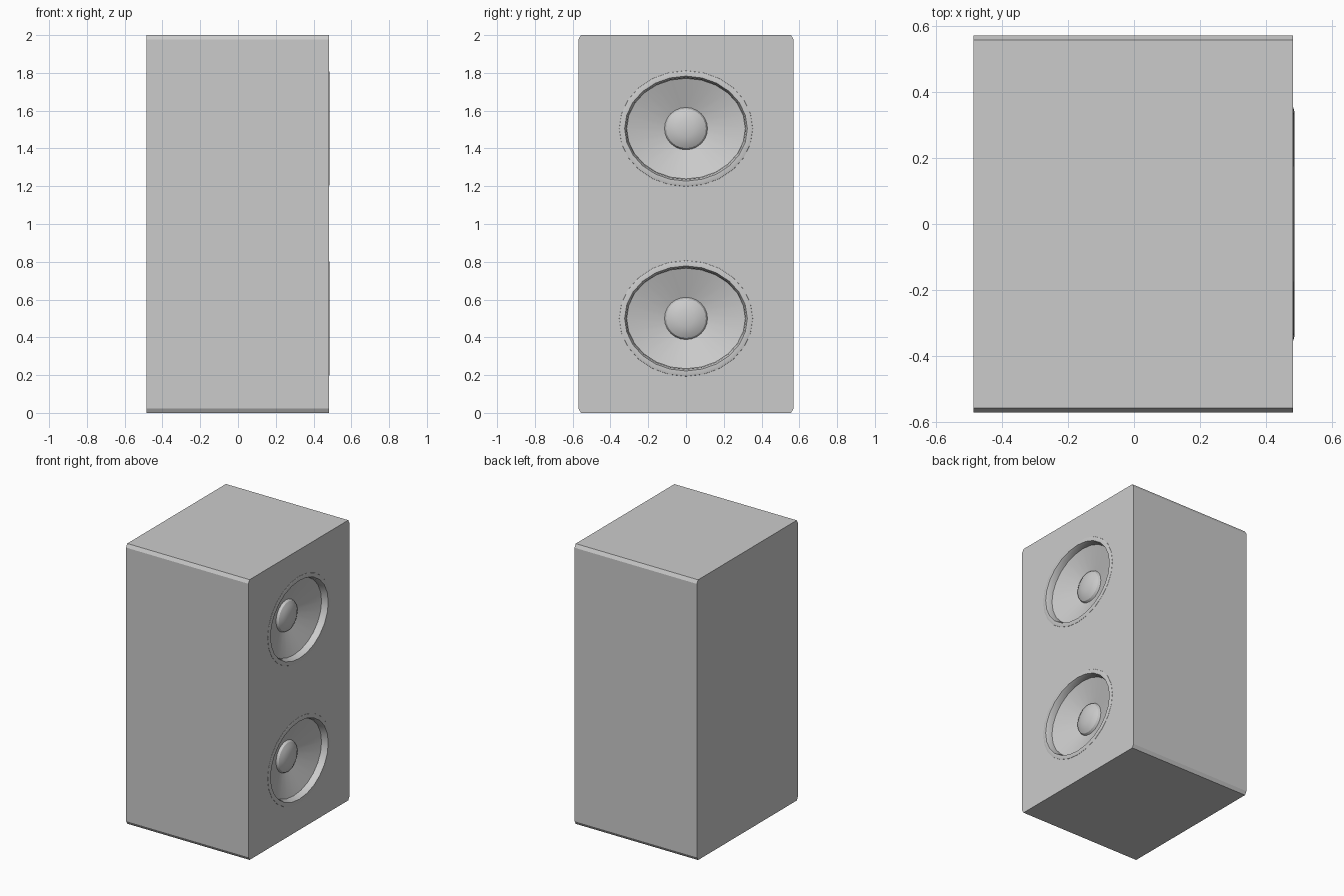
import bpy, bmesh
from math import cos, sin, pi

if "Cube" in bpy.data.objects:
    bpy.data.objects.remove(bpy.data.objects["Cube"])

SEG = 24
FRONT, BACK = 0.481, -0.485


def finish(name, bm):
    mesh = bpy.data.meshes.new(name)
    bm.to_mesh(mesh)
    bm.free()
    obj = bpy.data.objects.new(name, mesh)
    bpy.context.collection.objects.link(obj)
    return obj


def select_only(obj):
    bpy.ops.object.select_all(action='DESELECT')
    obj.select_set(True)
    bpy.context.view_layer.objects.active = obj


def prism(name, outline, x0, x1):
    """Extrude a (y, z) outline along x."""
    bm = bmesh.new()
    face = bm.faces.new([bm.verts.new((x0, y, z)) for y, z in outline])
    ext = bmesh.ops.extrude_face_region(bm, geom=[face])['geom']
    bmesh.ops.translate(bm, vec=(x1 - x0, 0, 0),
                        verts=[v for v in ext if isinstance(v, bmesh.types.BMVert)])
    bmesh.ops.recalc_face_normals(bm, faces=bm.faces)
    return finish(name, bm)


def ellipse(ry, rz, cz):
    return [(ry * cos(2 * pi * i / SEG), cz + rz * sin(2 * pi * i / SEG)) for i in range(SEG)]


def driver(name, profile, cz):
    """Skin elliptical rings (x, ry, rz) from the rim inwards, closed by a point."""
    bm = bmesh.new()
    rings = [[bm.verts.new((x, y, z)) for y, z in ellipse(ry, rz, cz)]
             for x, ry, rz in profile[:-1]]
    tip = bm.verts.new((profile[-1][0], 0, cz))
    for a, b in zip(rings, rings[1:]):
        for i in range(SEG):
            j = (i + 1) % SEG
            bm.faces.new((a[i], a[j], b[j], b[i]))
    for i in range(SEG):
        bm.faces.new((rings[-1][i], rings[-1][(i + 1) % SEG], tip))
    obj = finish(name, bm)
    select_only(obj)
    bpy.ops.object.shade_smooth_by_angle(angle=pi / 6)
    return obj


# cabinet with small chamfers along the four long edges
W, H, cy, cz = 0.57, 2.0, 0.014, 0.024
cabinet = prism("cabinet", [(-W + cy, 0), (W - cy, 0), (W, cz), (W, H - cz),
                            (W - cy, H), (-W + cy, H), (-W, H - cz), (-W, cz)], BACK, FRONT)

# trim ring, recess wall, cone, then dust-cap dome
profile = [(FRONT - 0.002, 0.355, 0.308), (FRONT + 0.001, 0.353, 0.306),
           (0.485, 0.341, 0.295), (0.485, 0.325, 0.278),
           (0.468, 0.318, 0.270), (0.440, 0.314, 0.266),
           (0.380, 0.114, 0.112)]
profile += [(0.380 + 0.042 * sin(t), 0.114 * cos(t), 0.112 * cos(t))
            for t in (pi / 8, pi / 4, 3 * pi / 8)]
profile.append((0.422, 0, 0))

for label, height in (("upper", 1.505), ("lower", 0.50)):
    # opening in the cabinet
    cutter = prism(label + "_cutter", ellipse(0.345, 0.298, height), 0.3, 0.6)
    cutter.hide_render = True
    mod = cabinet.modifiers.new("opening", 'BOOLEAN')
    mod.operation = 'DIFFERENCE'
    mod.solver = 'EXACT'
    mod.object = cutter
    select_only(cabinet)
    bpy.ops.object.modifier_apply(modifier=mod.name)
    bpy.data.objects.remove(cutter)
    # speaker driver
    driver(label + "_driver", profile, height)
